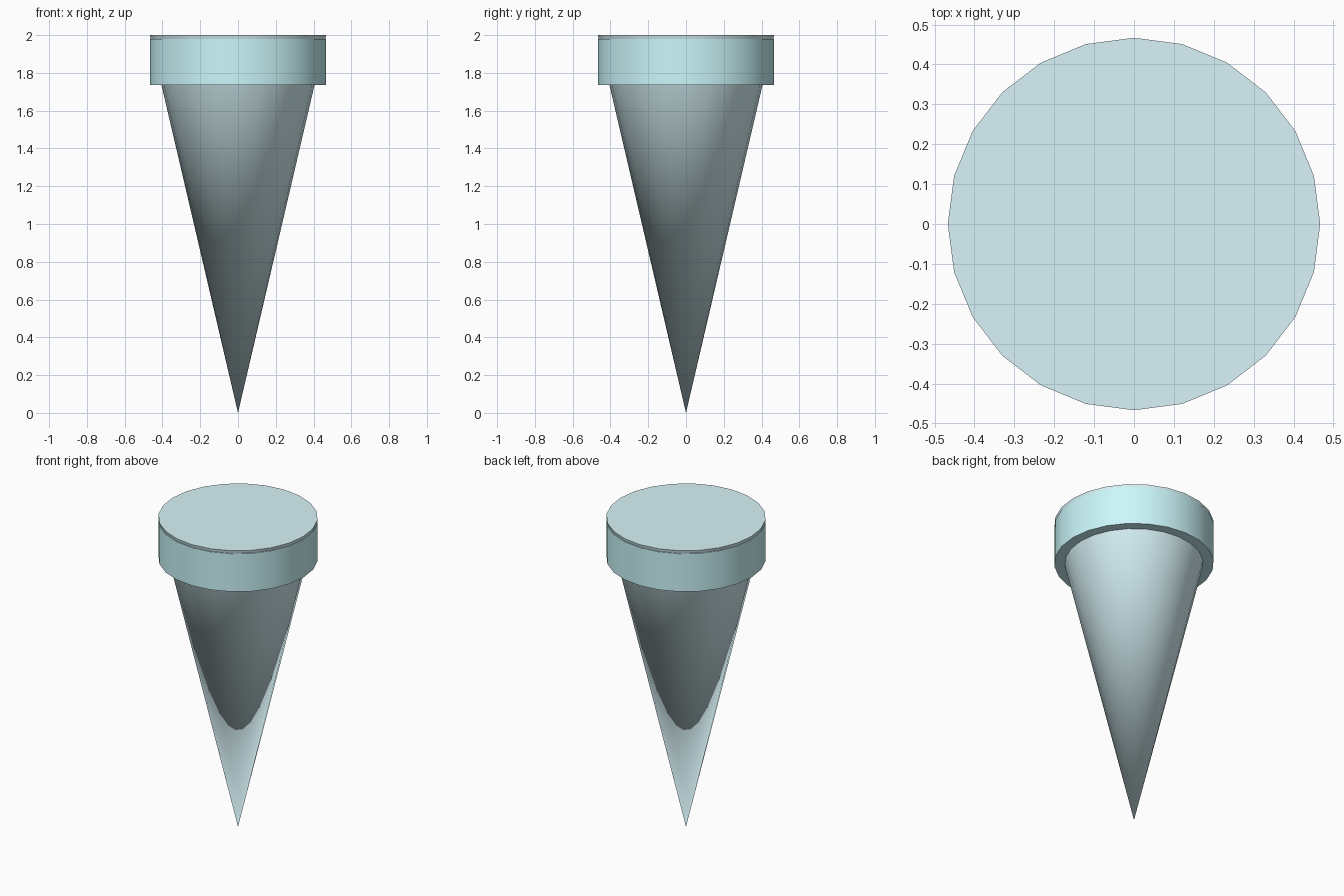
import bpy
import math

if "Cube" in bpy.data.objects:
    bpy.data.objects.remove(bpy.data.objects["Cube"])

SIDES = 24
RADIUS = 0.467


def finish(obj, name, color):
    obj.name = name
    mat = bpy.data.materials.new(name + "_color")
    mat.diffuse_color = (*color, 1)
    mat.use_nodes = True
    mat.node_tree.nodes["Principled BSDF"].inputs["Base Color"].default_value = mat.diffuse_color
    obj.data.materials.append(mat)
    bpy.ops.object.shade_smooth_by_angle(angle=math.radians(30))


# Cone body, point down, flat cap on top
bpy.ops.mesh.primitive_cone_add(vertices=SIDES, radius1=0, radius2=RADIUS,
                                depth=2, location=(0, 0, 1))
finish(bpy.context.object, "cone_body", (0.69, 0.90, 0.94))

# Band wrapped around the wide end, just short of the rim
BOTTOM, TOP = 1.735, 1.98
bpy.ops.mesh.primitive_cylinder_add(vertices=SIDES, radius=RADIUS,
                                    depth=TOP - BOTTOM,
                                    location=(0, 0, (TOP + BOTTOM) / 2))
finish(bpy.context.object, "rim_band", (0.60, 0.93, 0.96))
